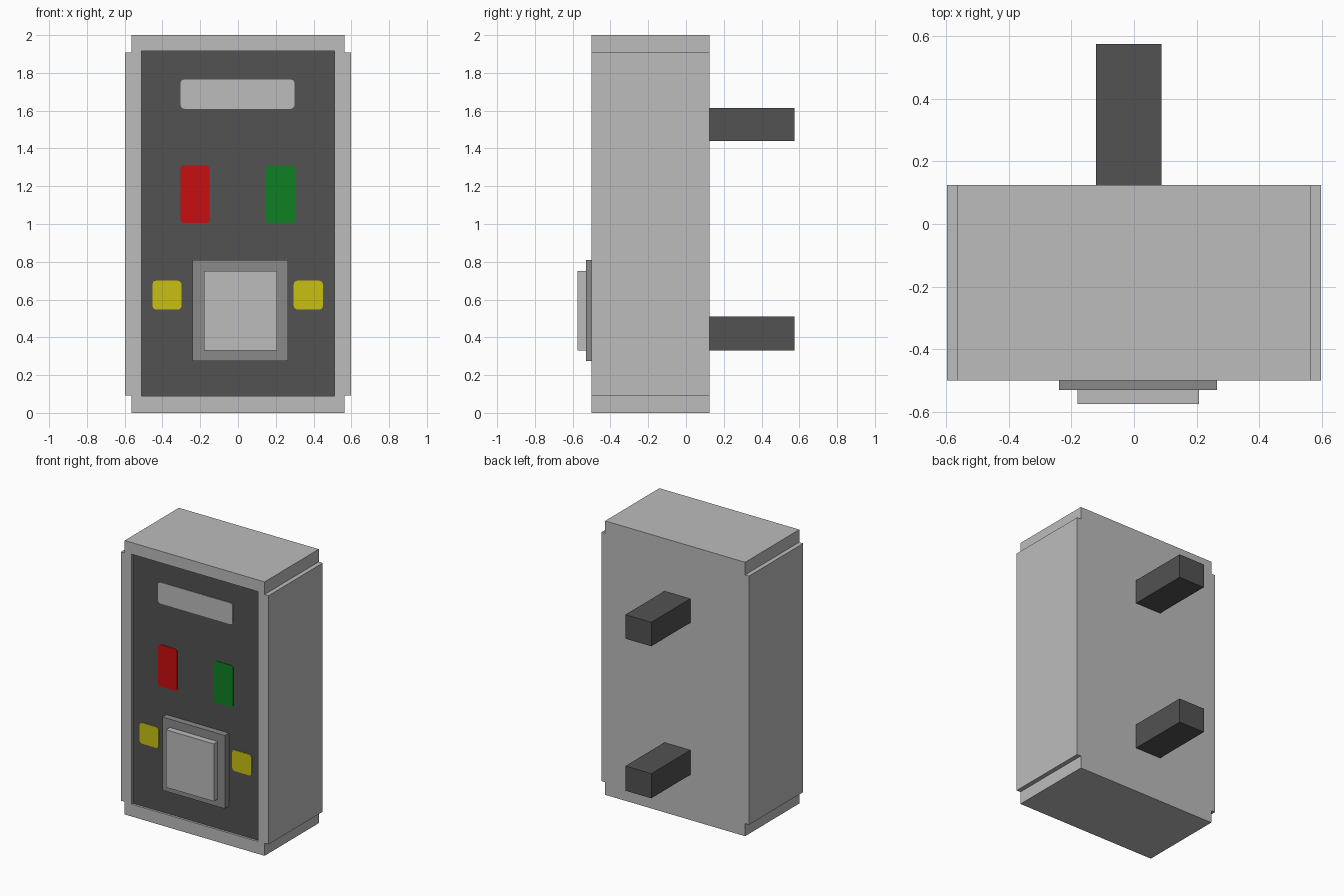
import bpy, bmesh, math

if "Cube" in bpy.data.objects:
    bpy.data.objects.remove(bpy.data.objects["Cube"])


def material(name, r, g, b):
    lin = [((c / 255 + 0.055) / 1.055) ** 2.4 if c > 10 else c / 255 / 12.92 for c in (r, g, b)]
    m = bpy.data.materials.new(name)
    m.diffuse_color = (*lin, 1)
    m.use_nodes = True
    m.node_tree.nodes["Principled BSDF"].inputs["Base Color"].default_value = m.diffuse_color
    return m


LIGHT = material("light grey", 188, 188, 188)
MID = material("mid grey", 138, 138, 138)
DARK = material("dark grey", 82, 82, 82)
RED = material("red", 200, 14, 14)
GREEN = material("green", 14, 128, 34)
YELLOW = material("yellow", 200, 192, 18)


def prism(name, outline, y0, y1, mat):
    """Extrude an x-z outline from y0 back to y1."""
    bm = bmesh.new()
    face = bm.faces.new([bm.verts.new((x, y0, z)) for x, z in outline])
    ext = bmesh.ops.extrude_face_region(bm, geom=[face])
    moved = [v for v in ext["geom"] if isinstance(v, bmesh.types.BMVert)]
    bmesh.ops.translate(bm, verts=moved, vec=(0, y1 - y0, 0))
    bmesh.ops.recalc_face_normals(bm, faces=bm.faces)
    me = bpy.data.meshes.new(name)
    bm.to_mesh(me)
    bm.free()
    me.materials.append(mat)
    ob = bpy.data.objects.new(name, me)
    bpy.context.collection.objects.link(ob)
    return ob


def box(name, x0, x1, y0, y1, z0, z1, mat):
    return prism(name, [(x0, z0), (x1, z0), (x1, z1), (x0, z1)], y0, y1, mat)


def rounded(x0, x1, z0, z1, r=0.02, steps=3):
    pts = []
    corners = [(x1 - r, z1 - r), (x0 + r, z1 - r), (x0 + r, z0 + r), (x1 - r, z0 + r)]
    for i, (cx, cz) in enumerate(corners):
        for k in range(steps + 1):
            a = math.pi / 2 * (i + k / steps)
            pts.append((cx + r * math.cos(a), cz + r * math.sin(a)))
    return pts


FRONT, BACK, PANEL = -0.5, 0.125, -0.48

# Housing with notched corners
W, N, H, S = 0.597, 0.565, 2.0, 0.092
housing = prism("housing", [(-N, 0), (N, 0), (N, S), (W, S), (W, H - S), (N, H - S),
                            (N, H), (-N, H), (-N, H - S), (-W, H - S), (-W, S), (-N, S)],
                FRONT, BACK, LIGHT)

# Shallow recess for the control panel
cutter = box("recess_cutter", -0.51, 0.51, FRONT - 0.1, PANEL, 0.09, 1.915, LIGHT)
cutter.hide_render = True
cutter.hide_viewport = True
cut = housing.modifiers.new("recess", 'BOOLEAN')
cut.object = cutter
cut.operation = 'DIFFERENCE'
cut.solver = 'EXACT'

# Control panel lining the recess
box("control_panel", -0.51, 0.51, PANEL - 0.004, PANEL + 0.004, 0.09, 1.915, DARK)

# Painted display and indicator lamps
for name, x0, x1, z0, z1, mat in [
    ("display", -0.304, 0.299, 1.61, 1.765, LIGHT),
    ("red_lamp", -0.304, -0.15, 1.005, 1.31, RED),
    ("green_lamp", 0.144, 0.303, 1.005, 1.31, GREEN),
    ("left_yellow_lamp", -0.453, -0.299, 0.547, 0.70, YELLOW),
    ("right_yellow_lamp", 0.295, 0.45, 0.547, 0.70, YELLOW),
]:
    prism(name, rounded(x0, x1, z0, z1), PANEL - 0.008, PANEL - 0.002, mat)

# Push button on its base
box("button_base", -0.24, 0.265, -0.53, PANEL, 0.275, 0.81, MID)
box("button", -0.18, 0.207, -0.575, -0.525, 0.33, 0.75, LIGHT)

# Mounting pegs on the back
box("upper_peg", -0.122, 0.087, BACK - 0.01, 0.575, 1.44, 1.615, DARK)
box("lower_peg", -0.122, 0.087, BACK - 0.01, 0.575, 0.33, 0.51, DARK)
